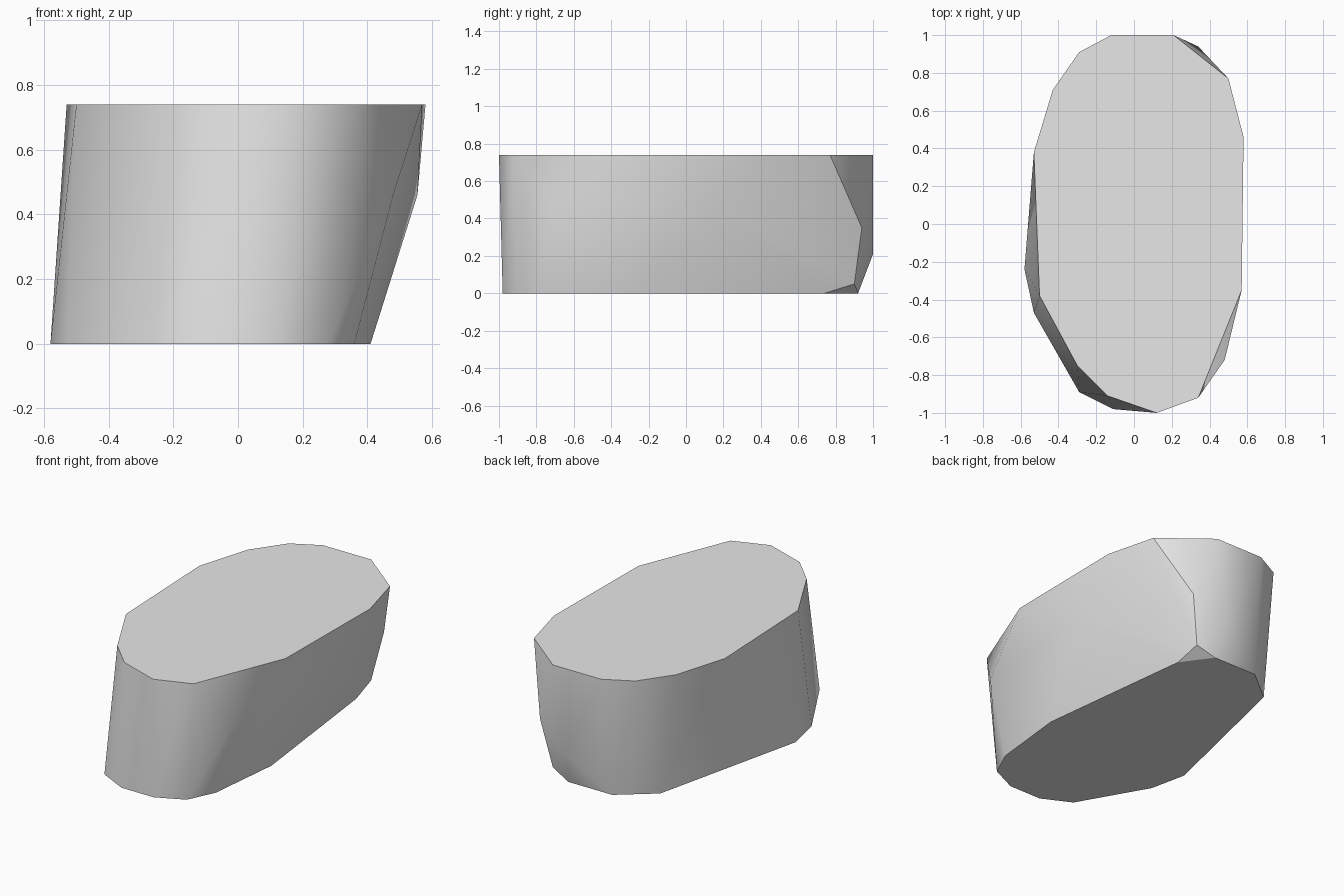
import bpy
import bmesh
import math

HEIGHT = 0.74

# Outline of the flat upper face, going round clockwise from the back
top_outline = [
    (-0.12, 1), (0.21, 1), (0.5, 0.77), (0.58, 0.46), (0.57, -0.35),
    (0.34, -0.92), (0.12, -1), (-0.14, -0.91), (-0.3, -0.75),
    (-0.5, -0.38), (-0.53, 0.38), (-0.43, 0.71), (-0.29, 0.91),
]

# Outline of the flat underside, shifted sideways so the walls lean
base_outline = [
    (0.41, -0.26), (0.36, -0.73), (0.28, -0.9), (0.11, -0.98),
    (-0.11, -0.98), (-0.29, -0.89), (-0.53, -0.47), (-0.58, -0.24),
    (-0.35, 0.75), (-0.14, 0.92), (0.16, 0.92), (0.29, 0.74),
]

# Corners on the leaning walls: back chamfer, back bulge, side bulge, front facet
wall_corners = [
    (0.28, 0.9, 0.05), (0.34, 0.94, 0.35), (0.13, 1, 0.21),
    (0.555, 0.15, 0.46), (0.48, -0.72, 0.46),
]


def make_material(name, colour):
    """Create a plain material with matching viewport and render colour."""
    material = bpy.data.materials.new(name)
    material.use_nodes = True
    material.diffuse_color = colour
    shader = material.node_tree.nodes["Principled BSDF"]
    shader.inputs["Base Color"].default_value = colour
    return material


def make_hull(name, points, material):
    """Wrap a convex, faceted solid around the given corner points."""
    mesh = bpy.data.meshes.new(name)
    bm = bmesh.new()
    for point in points:
        bm.verts.new(point)
    hull = bmesh.ops.convex_hull(bm, input=bm.verts)
    unused = set(hull["geom_interior"]) | set(hull["geom_unused"])
    loose = [item for item in unused if isinstance(item, bmesh.types.BMVert)]
    bmesh.ops.delete(bm, geom=loose, context="VERTS")
    # Merge the triangles of the flat upper face and underside
    bmesh.ops.dissolve_limit(bm, angle_limit=math.radians(1),
                             verts=bm.verts, edges=bm.edges)
    bmesh.ops.recalc_face_normals(bm, faces=bm.faces)
    bm.to_mesh(mesh)
    bm.free()
    mesh.materials.append(material)
    solid = bpy.data.objects.new(name, mesh)
    bpy.context.collection.objects.link(solid)
    return solid


# Remove the default cube
default_cube = bpy.data.objects.get("Cube")
if default_cube:
    bpy.data.objects.remove(default_cube, do_unlink=True)

# Leaning faceted block
grey = make_material("light_grey", (0.8, 0.8, 0.8, 1))
corners = [(x, y, HEIGHT) for x, y in top_outline]
corners += [(x, y, 0) for x, y in base_outline]
corners += wall_corners
block = make_hull("faceted_block", corners, grey)

# Soft walls with crisp rims
bpy.ops.object.select_all(action="DESELECT")
block.select_set(True)
bpy.context.view_layer.objects.active = block
bpy.ops.object.shade_smooth_by_angle(angle=math.radians(30))
